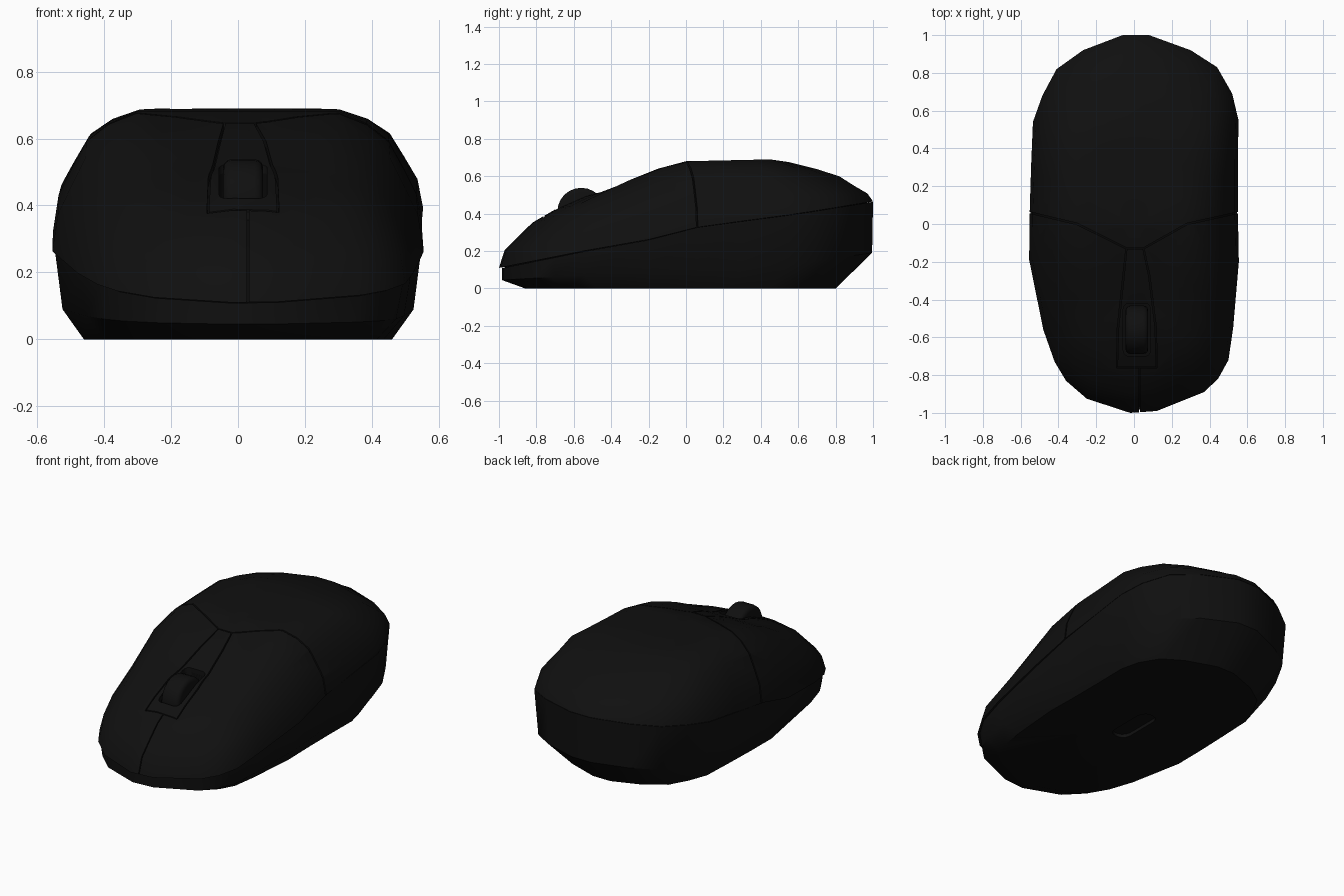
import bpy, bmesh, math
from mathutils import Matrix

if "Cube" in bpy.data.objects:
    bpy.data.objects.remove(bpy.data.objects["Cube"])


def material(name, v):
    m = bpy.data.materials.new(name)
    m.diffuse_color = (v, v, v, 1)
    m.use_nodes = True
    m.node_tree.nodes["Principled BSDF"].inputs["Base Color"].default_value = m.diffuse_color
    return m


BLACK = material("matte_black", 0.005)
DARK = material("gap_black", 0.003)

# Plan outline of the widest part, counter-clockwise from the front
OUTLINE = [(-.02, -1), (.12, -.99), (.37, -.89), (.445, -.82), (.5, -.72), (.525, -.55),
           (.555, -.2), (.55, .06), (.55, .3), (.553, .55), (.52, .69), (.44, .83), (.3, .92),
           (.08, 1), (-.06, 1), (-.27, .92), (-.41, .82), (-.485, .68), (-.535, .54),
           (-.545, .3), (-.553, .04), (-.555, -.19), (-.48, -.56), (-.42, -.73),
           (-.36, -.83), (-.25, -.925)]
# Height curves along y: shell edge, and the envelope of the crown
EDGE = [(-1, .11), (-.55, .2), (-.18, .265), (.07, .33), (.6, .4), (1, .465)]
CROWN = [(-1, .42), (-.8, .435), (-.45, .51), (-.3, .58), (-.15, .64), (0, .68), (.45, .69),
         (.6, .668), (.83, .643), (1, .6)]
# Ring scale and share of the rise from edge to crown
DOME = [(1, 0), (.97, .3), (.9, .52), (.82, .75), (.7, .9), (.55, 1), (.45, 1), (.3, 1), (.15, 1)]


def lerp(table, t):
    for (a, va), (b, vb) in zip(table, table[1:]):
        if t <= b:
            return va + (vb - va) * max(0, (t - a) / (b - a))
    return table[-1][1]


def finish(name, bm, mat):
    bmesh.ops.recalc_face_normals(bm, faces=bm.faces)
    me = bpy.data.meshes.new(name)
    bm.to_mesh(me)
    bm.free()
    me.materials.append(mat)
    ob = bpy.data.objects.new(name, me)
    bpy.context.collection.objects.link(ob)
    return ob


def loft(name, rings, low, high, mat):
    """Closed solid from stacked rings, closed with fans to two centre points."""
    bm = bmesh.new()
    loops = [[bm.verts.new(p) for p in r] for r in rings]
    n = len(loops[0])
    for a, b in zip(loops, loops[1:]):
        for i in range(n):
            j = (i + 1) % n
            bm.faces.new((a[i], a[j], b[j], b[i]))
    for loop, c in ((loops[0], low), (loops[-1], high)):
        v = bm.verts.new(c)
        for i in range(n):
            bm.faces.new((loop[i], loop[(i + 1) % n], v))
    return finish(name, bm, mat)


def dome(name, mat, k=1.0, drop=0.0):
    rings = []
    for s, f in DOME:
        ring = []
        for x, y in OUTLINE:
            e = lerp(EDGE, y)
            ring.append((x * s * k, y * s * k, e + (lerp(CROWN, y * s) - e) * f - drop))
        rings.append(ring)
    return loft(name, rings, (0, 0, .25 - drop), (0, 0, .68 - drop), mat)


def prism(name, pts, z0, z1, gap=0.0):
    bm = bmesh.new()
    bm.faces.new([bm.verts.new((x, y, z0)) for x, y in pts])
    if gap:
        bm.normal_update()
        rim = bmesh.ops.inset_region(bm, faces=bm.faces[:], thickness=gap, use_boundary=True)
        bmesh.ops.delete(bm, geom=rim["faces"], context='FACES')
    ext = bmesh.ops.extrude_face_region(bm, geom=bm.faces[:])
    for v in ext["geom"]:
        if isinstance(v, bmesh.types.BMVert):
            v.co.z = z1
    ob = finish(name, bm, BLACK)
    ob.hide_render = True
    return ob


def cut(ob, cutter, op):
    mod = ob.modifiers.new("cut", 'BOOLEAN')
    mod.operation, mod.object, mod.solver = op, cutter, 'EXACT'
    bpy.context.view_layer.objects.active = ob
    bpy.ops.object.modifier_apply(modifier=mod.name)
    bpy.data.objects.remove(cutter)


def slot(cx, cy, hw, hl, r):
    """Rounded rectangle outline."""
    pts = []
    for q, (sx, sy) in enumerate([(1, 1), (-1, 1), (-1, -1), (1, -1)]):
        for k in range(4):
            a = math.radians(90 * q + 30 * k)
            pts.append((cx + sx * (hw - r) + r * math.cos(a), cy + sy * (hl - r) + r * math.sin(a)))
    return pts


# Lower shell: floor ring, chamfer ring, edge ring
CHAMFER_Z = [(-1, .045), (0, .1), (.5, .12), (1, .19)]
floor = [(x * .83, y * (.86 if y < 0 else .8), 0) for x, y in OUTLINE]
chamfer = [(x * .945, y * (.985 if y < 0 else .995), lerp(CHAMFER_Z, y)) for x, y in OUTLINE]
step = [(-1, .985), (0, .985), (.15, 1), (1, 1)]
edge = [(x * lerp(step, y), y * lerp(step, y), lerp(EDGE, y) - .002) for x, y in OUTLINE]
lower = loft("lower_shell", [floor, chamfer, edge], (0, 0, 0), (0, 0, .2), BLACK)
cut(lower, prism("sensor_cutter", slot(0, 0, .055, .15, .05), -.1, .02), 'DIFFERENCE')

# Inner core seen through the seams
core = dome("inner_core", DARK, .975, .02)
cut(core, prism("core_slot", slot(.015, -.56, .072, .14, .03), .3, 1), 'DIFFERENCE')

# Upper shell panels, each trimmed from the dome by its plan outline
strip_l = [(-.09, -.76), (-.085, -.55), (-.055, -.27), (-.04, -.13)]
strip_r = [(.12, -.76), (.115, -.55), (.08, -.27), (.05, -.13)]
seam_l = [(-.3, 0), (-.55, .06), (-.7, .08)]
seam_r = [(.28, 0), (.55, .06), (.7, .08)]
panels = {
    "palm_shell": seam_l[::-1] + strip_l[-1:] + strip_r[-1:] + seam_r + [(.7, 1.2), (-.7, 1.2)],
    "left_button": [(-.7, -1.2), (.03, -1.2), (.03, -.76)] + strip_l + seam_l,
    "right_button": ([(.03, -1.2), (.7, -1.2)] + seam_r[::-1] + strip_r[::-1] + [(.03, -.76)]),
    "wheel_frame": strip_l[:1] + strip_r + strip_l[:0:-1],
}
parts = [lower, core]
for name, pts in panels.items():
    ob = dome(name, BLACK)
    cut(ob, prism(name + "_cutter", pts, -.2, 1.2, .004), 'INTERSECT')
    if name == "wheel_frame":
        cut(ob, prism("wheel_slot", slot(.015, -.56, .072, .14, .03), -.2, 1.2), 'DIFFERENCE')
    parts.append(ob)

# Scroll wheel with rounded rims
bm = bmesh.new()
bmesh.ops.create_cone(bm, cap_ends=True, segments=24, radius1=.128, radius2=.128, depth=.12,
                      matrix=Matrix.Translation((.015, -.56, .41)) @ Matrix.Rotation(math.pi / 2, 4, 'Y'))
rims = [e for e in bm.edges if any(len(f.verts) > 4 for f in e.link_faces)]
bmesh.ops.bevel(bm, geom=rims, offset=.025, segments=3, profile=.5, affect='EDGES')
parts.append(finish("scroll_wheel", bm, BLACK))

# Smooth shading, sharp at the panel edges
bpy.ops.object.select_all(action='DESELECT')
for ob in parts:
    ob.select_set(True)
bpy.context.view_layer.objects.active = lower
bpy.ops.object.shade_smooth_by_angle(angle=math.radians(40))
